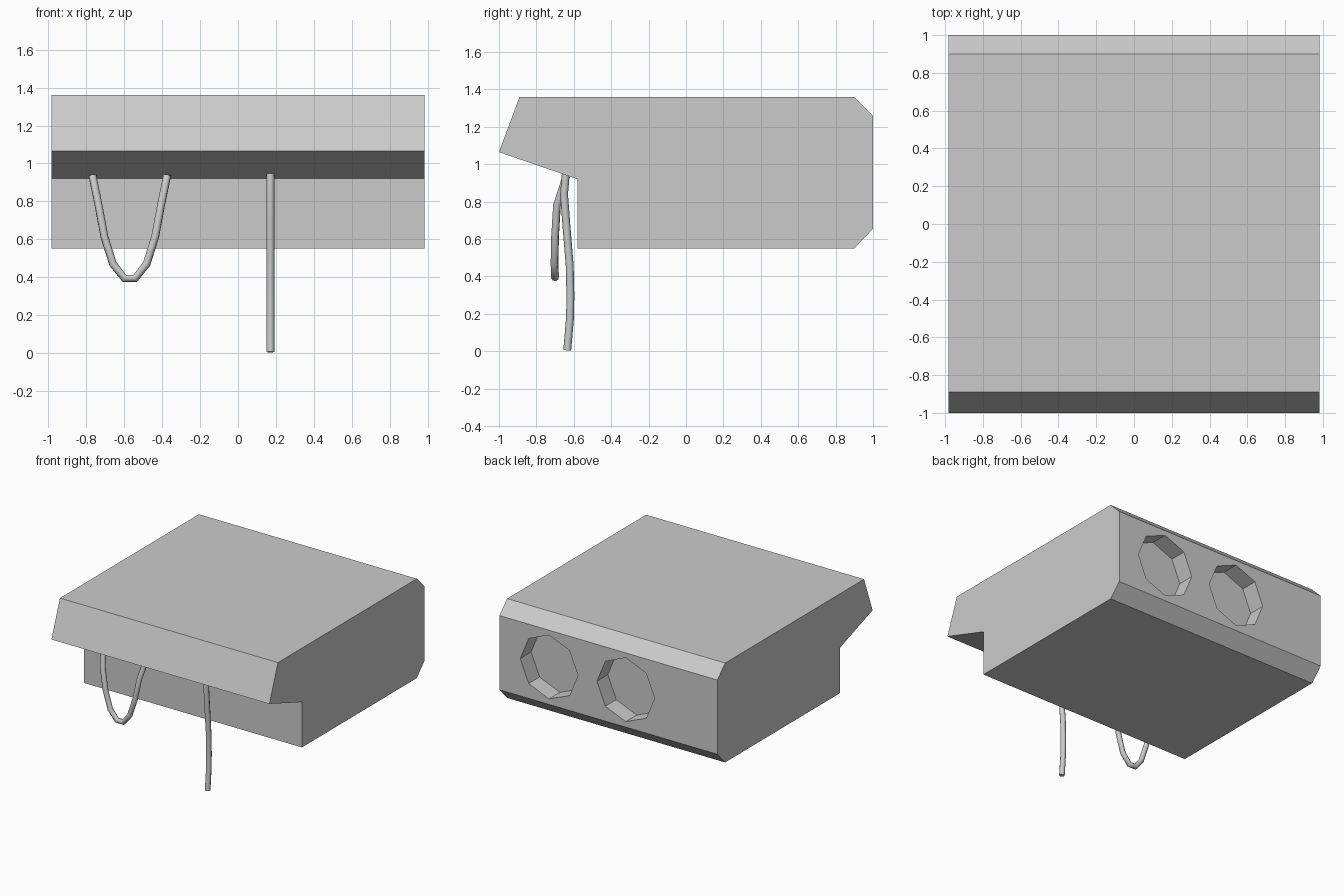
import bpy
import bmesh
import math

cube = bpy.data.objects.get("Cube")
if cube:
    bpy.data.objects.remove(cube, do_unlink=True)

grey = bpy.data.materials.new("plain grey")
grey.use_nodes = True
grey.diffuse_color = (0.6, 0.6, 0.6, 1)
grey.node_tree.nodes["Principled BSDF"].inputs["Base Color"].default_value = grey.diffuse_color

HALF_WIDTH = 0.983


def add_object(name, mesh):
    obj = bpy.data.objects.new(name, mesh)
    bpy.context.collection.objects.link(obj)
    mesh.materials.clear()
    mesh.materials.append(grey)
    return obj


def extruded_body(name, profile):
    """Side profile (y, z) extruded across the full width."""
    bm = bmesh.new()
    side = bm.faces.new([bm.verts.new((-HALF_WIDTH, y, z)) for y, z in profile])
    grown = bmesh.ops.extrude_face_region(bm, geom=[side])["geom"]
    bmesh.ops.translate(bm, vec=(2 * HALF_WIDTH, 0, 0),
                        verts=[v for v in grown if isinstance(v, bmesh.types.BMVert)])
    bmesh.ops.recalc_face_normals(bm, faces=bm.faces)
    mesh = bpy.data.meshes.new(name)
    bm.to_mesh(mesh)
    bm.free()
    return add_object(name, mesh)


def cut_socket(target, x, z, radius, depth):
    """Octagonal recess in the back face."""
    bpy.ops.mesh.primitive_cylinder_add(vertices=8, radius=radius, depth=2 * depth,
                                        location=(x, 1, z), rotation=(math.pi / 2, 0, 0))
    cutter = bpy.context.object
    cutter.name = "socket_cutter"
    cutter.hide_render = True
    cutter.data.materials.append(grey)
    cut = target.modifiers.new("socket", 'BOOLEAN')
    cut.operation = 'DIFFERENCE'
    cut.solver = 'EXACT'
    cut.object = cutter
    bpy.context.view_layer.objects.active = target
    bpy.ops.object.modifier_apply(modifier=cut.name)
    bpy.data.objects.remove(cutter, do_unlink=True)


def cable(name, points):
    """Round tube along a path, turned into a smooth mesh."""
    curve = bpy.data.curves.new(name + "_path", 'CURVE')
    curve.dimensions = '3D'
    curve.bevel_depth = 0.021
    curve.bevel_resolution = 2
    curve.use_fill_caps = True
    spline = curve.splines.new('POLY')
    spline.points.add(len(points) - 1)
    for p, co in zip(spline.points, points):
        p.co = (*co, 1)
    path = bpy.data.objects.new(name + "_path", curve)
    bpy.context.collection.objects.link(path)
    bpy.context.view_layer.update()
    depsgraph = bpy.context.evaluated_depsgraph_get()
    mesh = bpy.data.meshes.new_from_object(path.evaluated_get(depsgraph))
    bpy.data.objects.remove(path, do_unlink=True)
    obj = add_object(name, mesh)
    bpy.ops.object.select_all(action='DESELECT')
    obj.select_set(True)
    bpy.context.view_layer.objects.active = obj
    bpy.ops.object.shade_smooth_by_angle(angle=math.radians(50))
    return obj


# Housing with an overhanging front lip and chamfered back edges
housing = extruded_body("housing", [
    (-1, 1.065), (-0.89, 1.36), (0.9, 1.36), (1, 1.26),
    (1, 0.655), (0.9, 0.55), (-0.58, 0.55), (-0.58, 0.92)])

# Two back sockets
for socket_x in (0.535, -0.157):
    cut_socket(housing, socket_x, 0.96, 0.26, 0.14)

# Hanging loop, mirrored about its own centre line
LOOP_X = -0.571
half_loop = [(0.197, -0.64, 0.935), (0.165, -0.69, 0.78), (0.134, -0.70, 0.613),
             (0.089, -0.703, 0.47), (0.029, -0.70, 0.394)]
cable("cable_loop",
      [(LOOP_X - dx, y, z) for dx, y, z in half_loop] +
      [(LOOP_X + dx, y, z) for dx, y, z in reversed(half_loop)])

# Loose hanging cable
cable("hanging_cable", [(0.171, y, z) for y, z in [
    (-0.643, 0.945), (-0.652, 0.84), (-0.64, 0.68), (-0.622, 0.46),
    (-0.618, 0.3), (-0.62, 0.18), (-0.635, 0.005)]])
